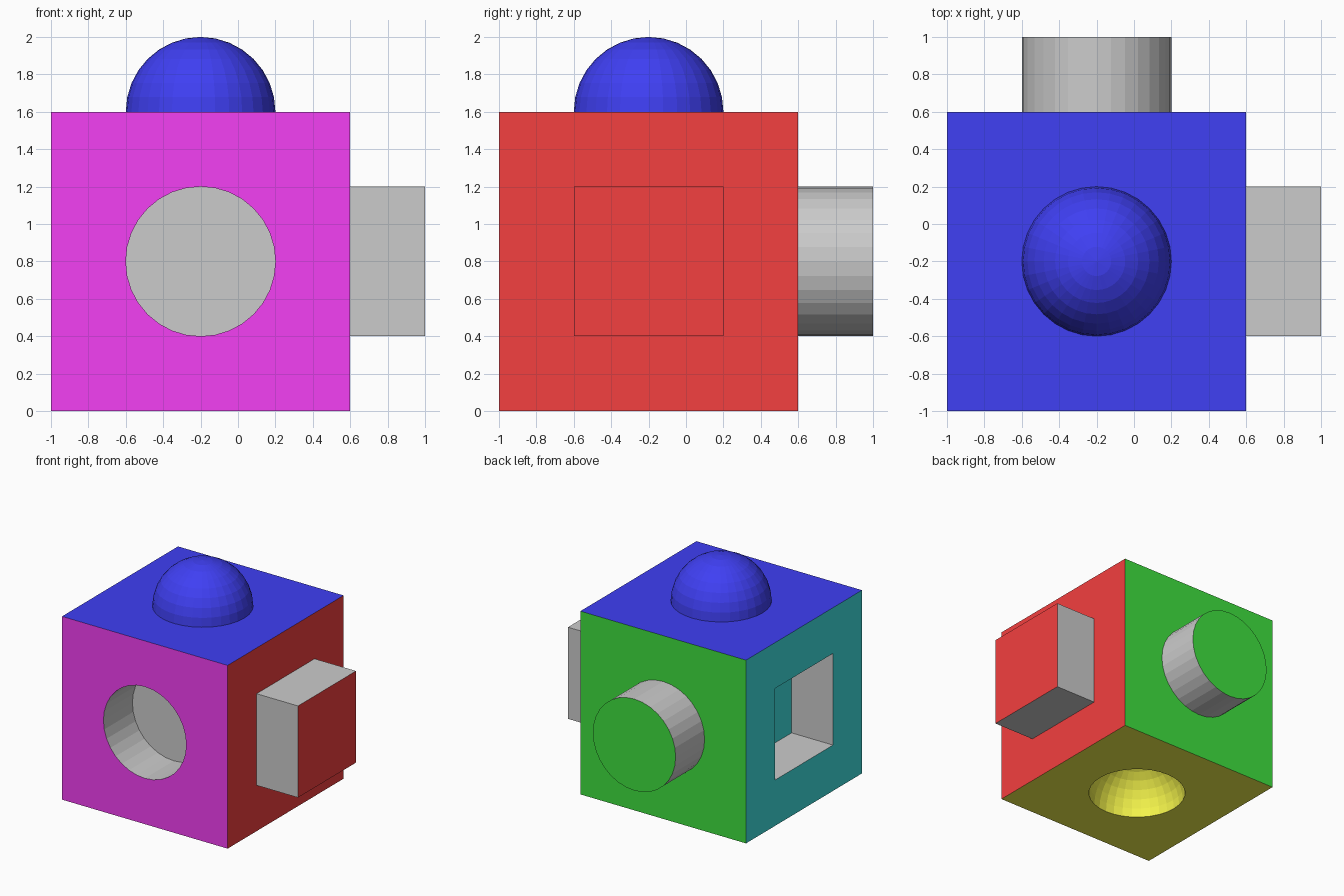
import bpy
import math
from mathutils import Vector

if "Cube" in bpy.data.objects:
    bpy.data.objects.remove(bpy.data.objects["Cube"])

COLOURS = {
    "blue": (0.05, 0.05, 0.9, 1), "magenta": (0.9, 0.05, 0.9, 1),
    "red": (0.9, 0.05, 0.05, 1), "green": (0.05, 0.75, 0.05, 1),
    "teal": (0.05, 0.75, 0.75, 1), "yellow": (0.9, 0.9, 0.07, 1),
    "grey": (0.8, 0.8, 0.8, 1),
}
MATS = {}
for key, rgba in COLOURS.items():
    MATS[key] = bpy.data.materials.new(key)
    MATS[key].diffuse_color = rgba
SLOT = {key: i for i, key in enumerate(COLOURS)}

CENTRE = Vector((-0.2, -0.2, 0.8))
HALF, R = 0.8, 0.4
SIDES = 32


def finish(name, pick):
    """Name the new object and colour each face by its outward normal."""
    ob = bpy.context.object
    ob.name = name
    bpy.ops.object.transform_apply(location=False, rotation=True, scale=True)
    for m in MATS.values():
        ob.data.materials.append(m)
    for p in ob.data.polygons:
        p.material_index = SLOT[pick(p.normal)]
    return ob


def capped(axis, colour):
    """Grey sides with a coloured end."""
    return lambda n: colour if n.dot(Vector(axis)) > 0.9999 else "grey"


# Body: one colour per side
FACES = {(0, 0, 1): "blue", (0, -1, 0): "magenta", (1, 0, 0): "red",
         (0, 1, 0): "green", (-1, 0, 0): "teal", (0, 0, -1): "yellow"}
bpy.ops.mesh.primitive_cube_add(size=2 * HALF, location=CENTRE)
body = finish("block", lambda n: FACES[tuple(round(c) for c in n)])


def feature(name, shape, direction, operation, pick):
    """Add or cut a shape centred on one side of the block."""
    loc = CENTRE + HALF * Vector(direction)
    if shape == "box":
        bpy.ops.mesh.primitive_cube_add(size=2 * R, location=loc)
    elif shape == "round":
        bpy.ops.mesh.primitive_cylinder_add(
            vertices=SIDES, radius=R, depth=2 * R, location=loc,
            rotation=(math.pi / 2, 0, 0))
    else:
        bpy.ops.mesh.primitive_uv_sphere_add(
            segments=SIDES, ring_count=SIDES // 2, radius=R, location=loc)
    tool = finish(name, pick)
    tool.hide_render = True
    tool.hide_set(True)
    mod = body.modifiers.new(name, "BOOLEAN")
    mod.operation, mod.object, mod.solver = operation, tool, "EXACT"


# Pegs and dome
feature("square_peg", "box", (1, 0, 0), "UNION", capped((1, 0, 0), "red"))
feature("round_peg", "round", (0, 1, 0), "UNION", capped((0, 1, 0), "green"))
feature("dome", "ball", (0, 0, 1), "UNION", lambda n: "blue")
# Matching sockets on the opposite sides
feature("square_socket", "box", (-1, 0, 0), "DIFFERENCE", capped((1, 0, 0), "teal"))
feature("round_socket", "round", (0, -1, 0), "DIFFERENCE", lambda n: "grey")
feature("bowl_socket", "ball", (0, 0, -1), "DIFFERENCE", lambda n: "yellow")

# Bake the booleans into the block
bpy.context.view_layer.objects.active = body
for mod in list(body.modifiers):
    bpy.ops.object.modifier_apply(modifier=mod.name)

for m in bpy.data.materials:
    if m.users and not m.is_grease_pencil:
        m.use_nodes = True
        m.node_tree.nodes["Principled BSDF"].inputs["Base Color"].default_value = m.diffuse_color
